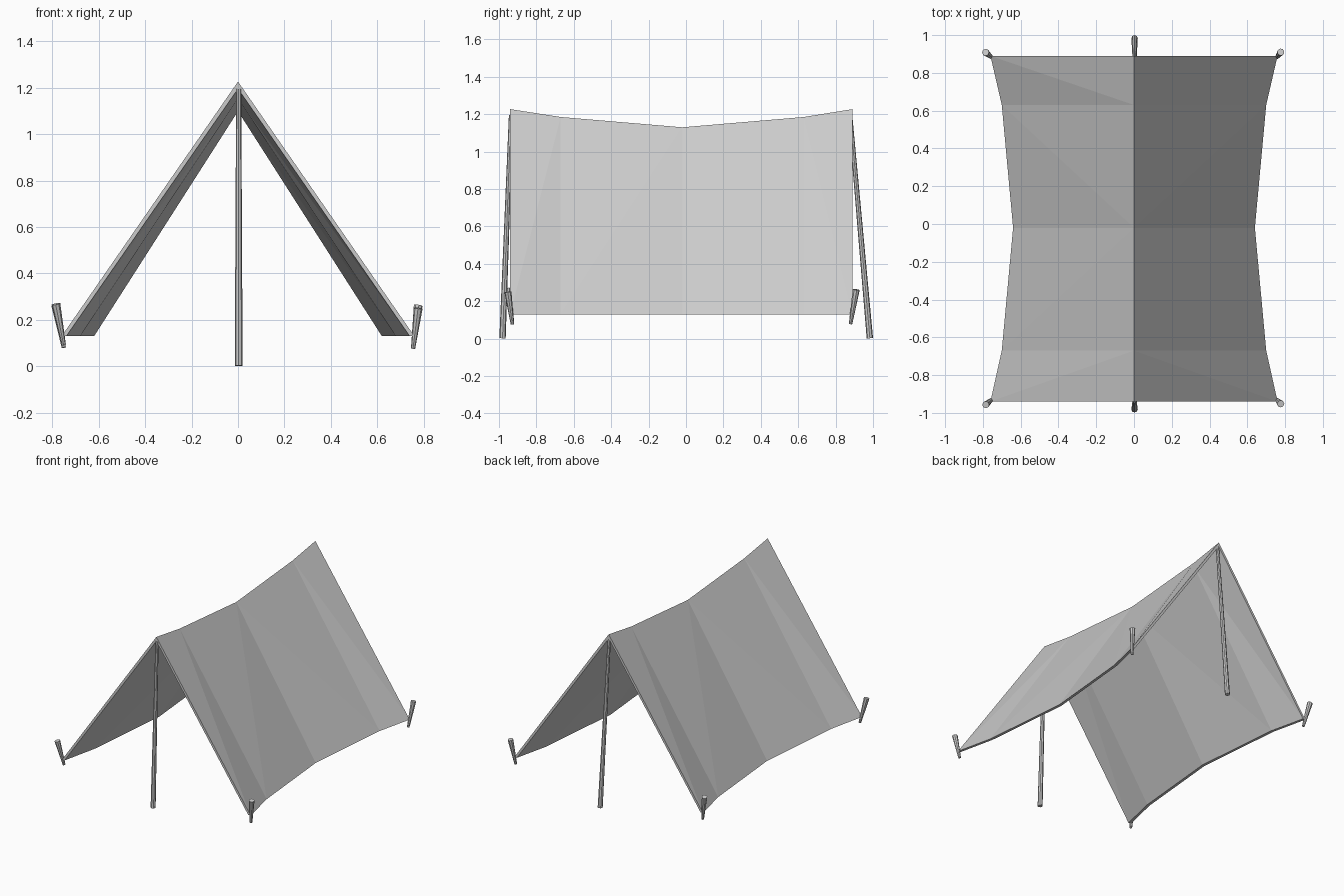
import bpy, bmesh
from mathutils import Vector

if "Cube" in bpy.data.objects:
    bpy.data.objects.remove(bpy.data.objects["Cube"])

# stations along the tent: y, ridge height, half width at the hem
STATIONS = [(-0.94, 1.227, 0.76), (-0.67, 1.185, 0.70), (-0.02, 1.13, 0.64),
            (0.63, 1.185, 0.70), (0.89, 1.227, 0.76)]
HEM_Z = 0.13


def make_object(name, bm):
    bmesh.ops.recalc_face_normals(bm, faces=bm.faces)
    mesh = bpy.data.meshes.new(name)
    bm.to_mesh(mesh)
    bm.free()
    obj = bpy.data.objects.new(name, mesh)
    bpy.context.collection.objects.link(obj)
    return obj


def rod(name, base, top, r_base, r_top, sides=8):
    base, top = Vector(base), Vector(top)
    axis = top - base
    bm = bmesh.new()
    bmesh.ops.create_cone(bm, cap_ends=True, segments=sides, radius1=r_base,
                          radius2=r_top, depth=axis.length)
    obj = make_object(name, bm)
    obj.rotation_euler = axis.to_track_quat('Z', 'Y').to_euler()
    obj.location = (base + top) / 2


# sagging canvas sheet: closed inverted-V section at each station
bm = bmesh.new()
rings = []
for y, ridge, w in STATIONS:
    section = [(-w, HEM_Z), (0, ridge), (w, HEM_Z),
               (w - 0.02, HEM_Z), (0, ridge - 0.031), (-w + 0.02, HEM_Z)]
    rings.append([bm.verts.new((x, y, z)) for x, z in section])
for k, (a, b) in enumerate(zip(rings, rings[1:])):
    outer, inner = (a, b) if k < 2 else (b, a)
    for hem, top in ((0, 1), (2, 1), (3, 4), (5, 4)):
        # fold runs from the outer hem point to the inner ridge point
        bm.faces.new((outer[hem], outer[top], inner[top]))
        bm.faces.new((outer[hem], inner[top], inner[hem]))
    for i, j in ((2, 3), (5, 0)):
        bm.faces.new((a[i], a[j], b[j], b[i]))
for r in (rings[0], rings[-1]):
    bm.faces.new((r[0], r[1], r[4], r[5]))
    bm.faces.new((r[1], r[2], r[3], r[4]))
make_object("canvas", bm)

# leaning tent poles
rod("front_pole", (0.003, -0.981, 0.002), (0.003, -0.936, 1.195), 0.017, 0.011)
rod("back_pole", (0.003, 0.983, 0.002), (0.003, 0.878, 1.195), 0.017, 0.011)

# tapered corner pegs
PEGS = {
    "front_left_peg": ((-0.751, -0.928, 0.092), (-0.785, -0.957, 0.268)),
    "front_right_peg": ((0.755, -0.928, 0.076), (0.777, -0.952, 0.25)),
    "back_left_peg": ((-0.751, 0.88, 0.08), (-0.786, 0.909, 0.262)),
    "back_right_peg": ((0.755, 0.88, 0.078), (0.777, 0.91, 0.262)),
}
for name, (base, top) in PEGS.items():
    rod(name, base, top, 0.009, 0.019)
